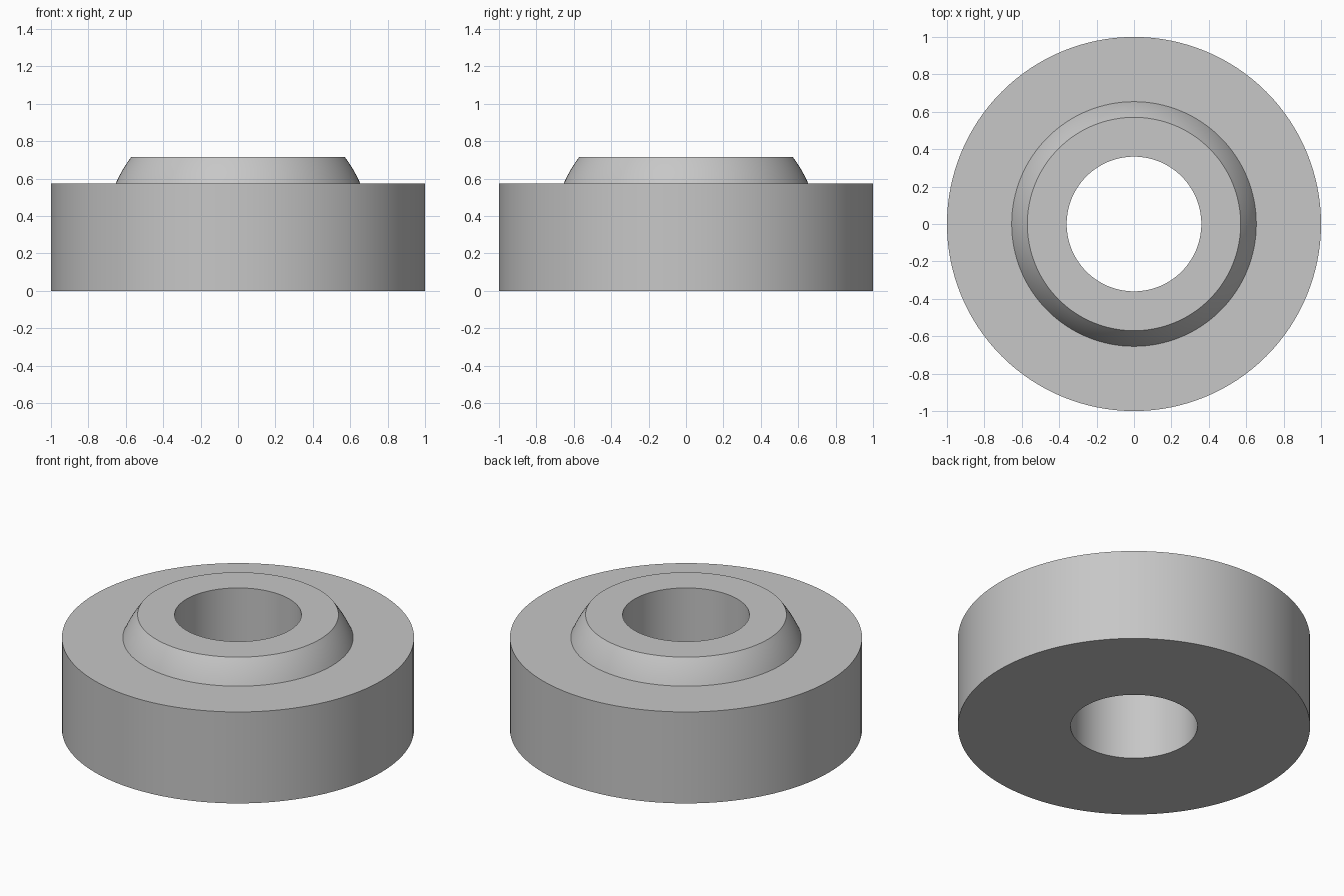
import bpy, bmesh
from math import sqrt, radians, tau
from mathutils import Matrix

cube = bpy.data.objects.get("Cube")
if cube:
    bpy.data.objects.remove(cube, do_unlink=True)

SEGMENTS = 128
OUTER_R, BORE_R = 1.0, 0.36
RING_TOP, COLLAR_TOP = 0.573, 0.716
BALL_R, BALL_Z = 0.714, RING_TOP / 2
ARC_STEPS = 8

# Plain grey metal
grey = bpy.data.materials.new("grey_metal")
grey.use_nodes = True
colour = (0.57, 0.57, 0.57, 1)
grey.diffuse_color = colour
grey.node_tree.nodes["Principled BSDF"].inputs["Base Color"].default_value = colour


def lathe(name, profile, material):
    """Turn a closed (radius, height) profile around the z axis."""
    bm = bmesh.new()
    rings = []
    for i in range(SEGMENTS):
        turn = Matrix.Rotation(tau * i / SEGMENTS, 3, "Z")
        rings.append([bm.verts.new(turn @ Matrix.Identity(3).col[0] * r) for r, z in profile])
        for v, (r, z) in zip(rings[-1], profile):
            v.co.z = z
    n = len(profile)
    for i in range(SEGMENTS):
        a, b = rings[i], rings[(i + 1) % SEGMENTS]
        for j in range(n):
            k = (j + 1) % n
            bm.faces.new((a[j], b[j], b[k], a[k]))
    bmesh.ops.recalc_face_normals(bm, faces=bm.faces)
    mesh = bpy.data.meshes.new(name)
    bm.to_mesh(mesh)
    bm.free()
    mesh.materials.append(material)
    obj = bpy.data.objects.new(name, mesh)
    bpy.context.collection.objects.link(obj)
    bpy.ops.object.select_all(action="DESELECT")
    obj.select_set(True)
    bpy.context.view_layer.objects.active = obj
    bpy.ops.object.shade_smooth_by_angle(angle=radians(25))
    return obj


# Collar flank follows a sphere centred halfway up the outer ring
flank = []
for i in range(ARC_STEPS + 1):
    z = RING_TOP + (COLLAR_TOP - RING_TOP) * i / ARC_STEPS
    flank.append((sqrt(BALL_R ** 2 - (z - BALL_Z) ** 2), z))

# Wide ring with raised rounded collar and through bore
profile = [(BORE_R, 0), (OUTER_R, 0), (OUTER_R, RING_TOP)] + flank + [(BORE_R, COLLAR_TOP)]
lathe("collared_ring", profile, grey)
